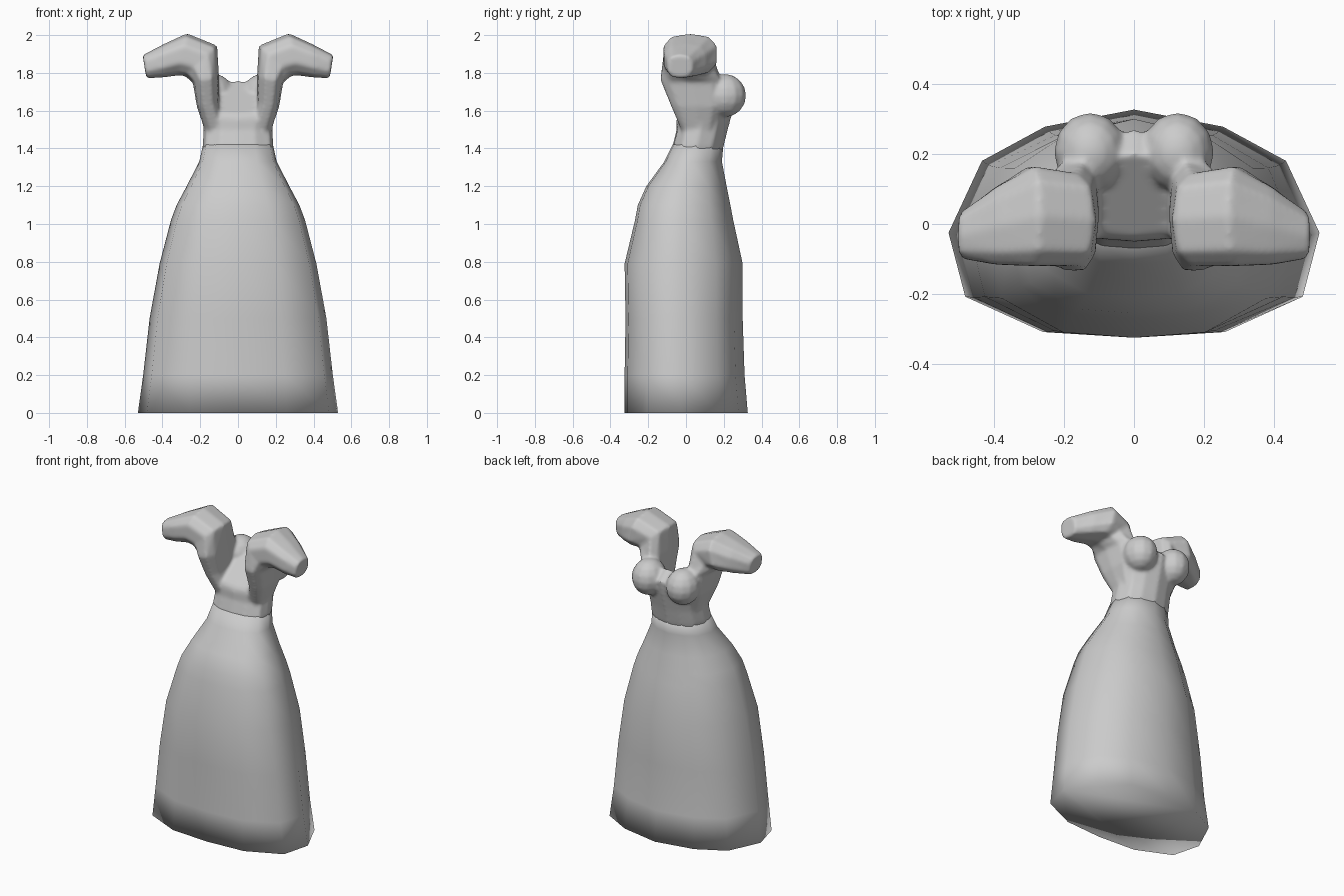
import bpy, bmesh, math
from mathutils import Vector

if "Cube" in bpy.data.objects:
    bpy.data.objects.remove(bpy.data.objects["Cube"])

cloth = bpy.data.materials.new("grey_cloth")
cloth.diffuse_color = (0.6, 0.6, 0.6, 1)
cloth.use_nodes = True
cloth.node_tree.nodes["Principled BSDF"].inputs["Base Color"].default_value = cloth.diffuse_color

# Unit cross-section of the gown, right half from front centre to back centre
HALF = [(0, 1), (.48, .85), (.82, .55), (1, -.08), (.91, -.64), (.49, -.95), (0, -1)]
SECTION = HALF + [(-x, y) for x, y in HALF[-2:0:-1]]


def loft(name, rings):
    """Closed skin through a list of equal-length rings."""
    bm = bmesh.new()
    rows = [[bm.verts.new(p) for p in r] for r in rings]
    n = len(rows[0])
    for a, b in zip(rows, rows[1:]):
        for i in range(n):
            j = (i + 1) % n
            bm.faces.new((a[i], a[j], b[j], b[i]))
    bm.faces.new(rows[0])
    bm.faces.new(rows[-1])
    bmesh.ops.recalc_face_normals(bm, faces=bm.faces)
    return finish(name, bm)


def finish(name, bm):
    me = bpy.data.meshes.new(name)
    bm.to_mesh(me)
    bm.free()
    me.materials.append(cloth)
    me.shade_smooth()
    ob = bpy.data.objects.new(name, me)
    bpy.context.collection.objects.link(ob)
    return ob


def body_ring(half_w, yb, yf, zb, zf):
    """Gown ring that may tilt from back height zb to front height zf."""
    cy, hy = (yb + yf) / 2, (yf - yb) / 2
    return [(x * half_w, cy + y * hy, zb + (zf - zb) * (y + 1) / 2) for x, y in SECTION]


def sleeve_ring(inner, outer, yb, yf, side, n=10):
    """Rounded ring spanning two (x, z) points and a y range."""
    a, b = Vector((inner[0], 0, inner[1])), Vector((outer[0], 0, outer[1]))
    mid, half = (a + b) / 2, (a - b) / 2
    out = []
    for i in range(n):
        t = 2 * math.pi * i / n
        c, s = math.cos(t), math.sin(t)
        c = math.copysign(abs(c) ** .75, c)
        s = math.copysign(abs(s) ** .75, s)
        p = mid + half * c
        out.append((side * p.x, (yb + yf) / 2 + s * (yf - yb) / 2, p.z))
    return out


# Skirt
loft("skirt", [body_ring(w, yb, yf, z, z) for w, yb, yf, z in [
    (.53, -.325, .327, 0), (.502, -.325, .31, .2), (.468, -.32, .30, .5),
    (.415, -.325, .30, .79), (.355, -.27, .25, 1.02), (.325, -.255, .235, 1.1),
    (.272, -.21, .215, 1.2), (.205, -.115, .19, 1.33), (.185, -.07, .198, 1.42)]])

# Bodice with a low sloping back
parts = [loft("bodice", [body_ring(*r) for r in [
    (.17, -.05, .17, 1.32, 1.32), (.19, -.072, .2, 1.41, 1.41),
    (.183, -.05, .222, 1.5, 1.5), (.195, -.05, .255, 1.55, 1.62),
    (.205, -.045, .27, 1.57, 1.7), (.2, -.03, .2, 1.59, 1.76)]])]

for side in (-1, 1):
    # Shoulder strap flowing into a short sleeve
    parts.append(loft("sleeve", [sleeve_ring(*r, side) for r in [
        ((.06, 1.48), (.17, 1.48), -.02, .15),
        ((.10, 1.64), (.218, 1.62), -.085, .19),
        ((.10, 1.78), (.24, 1.75), -.14, .19),
        ((.11, 1.945), (.285, 1.785), -.125, .15),
        ((.27, 2.01), (.32, 1.785), -.125, .17),
        ((.39, 1.955), (.40, 1.775), -.12, .11),
        ((.505, 1.895), (.485, 1.77), -.10, .035)]]))
    # Bust cup
    bm = bmesh.new()
    bmesh.ops.create_uvsphere(bm, u_segments=12, v_segments=8, radius=1)
    for v in bm.verts:
        v.co = Vector((v.co.x * .105 + side * .125, v.co.y * .115 + .205, v.co.z * .115 + 1.68))
    parts.append(finish("bust", bm))

# Fuse the upper parts into one smooth skin
for ob in bpy.context.selected_objects:
    ob.select_set(False)
for ob in parts:
    ob.select_set(True)
bpy.context.view_layer.objects.active = parts[0]
bpy.ops.object.join()
top = parts[0]
m = top.modifiers.new("fuse", 'REMESH')
m.mode = 'VOXEL'
m.voxel_size = .01
m.use_smooth_shade = True
m = top.modifiers.new("soften", 'SMOOTH')
m.factor = .5
m.iterations = 8
